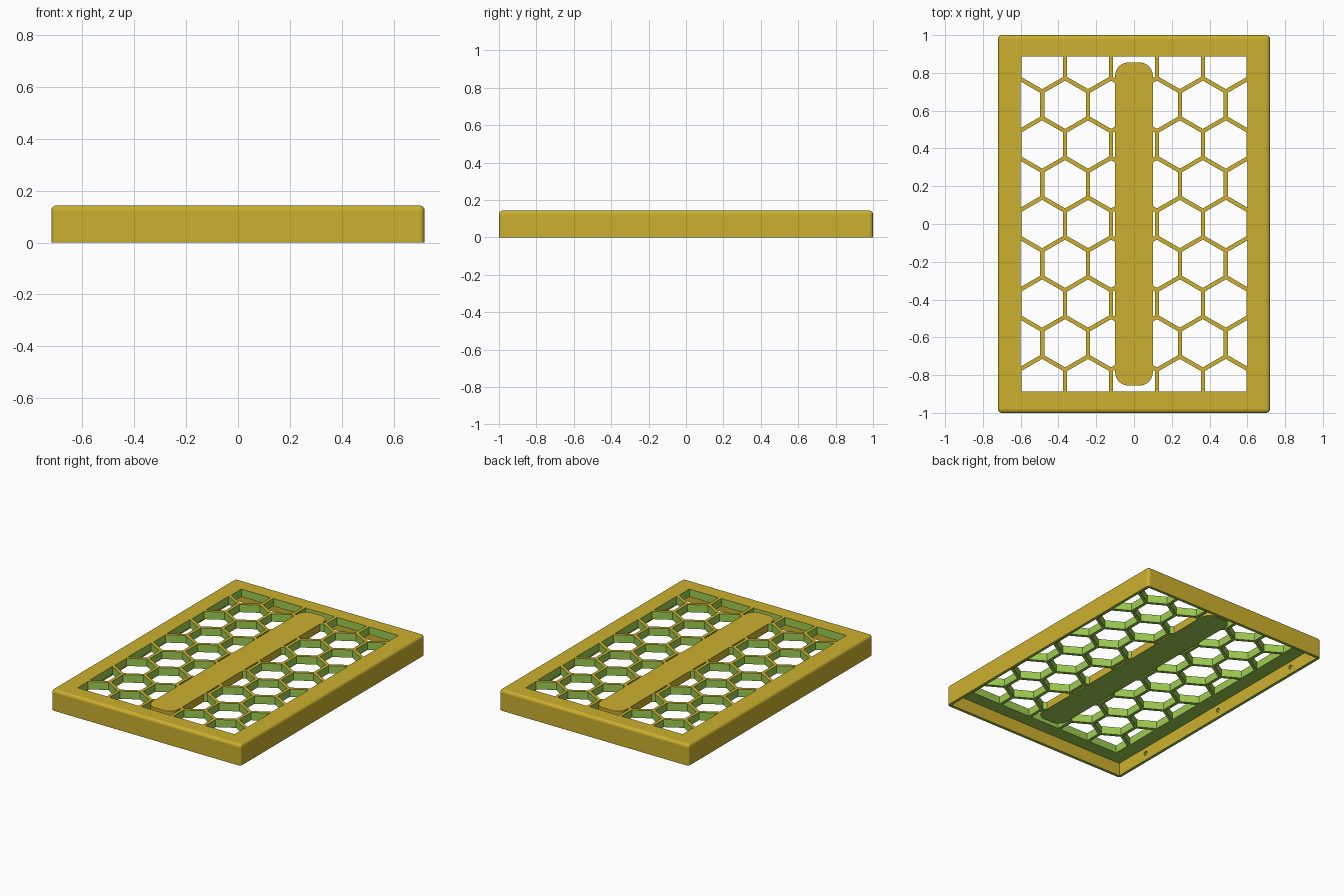
import bpy, bmesh, math
from mathutils import Matrix, Vector

W, L, H = 1.44, 2.0, 0.143        # outer size
WALL, PLATE = 0.02, 0.053         # skirt and top plate thickness
OPEN_X, OPEN_Y = 0.6, 0.888       # half size of the grille opening
PITCH, RIB = 0.243, 0.022         # hexagon spacing and rib width
BAR_X, BAR_Y, BAR_R = 0.1, 0.855, 0.07

cube = bpy.data.objects.get("Cube")
if cube:
    bpy.data.objects.remove(cube, do_unlink=True)


def material(name, rgb):
    col = [((c / 255 + 0.055) / 1.055) ** 2.4 for c in rgb] + [1]
    m = bpy.data.materials.new(name)
    m.use_nodes = True
    m.diffuse_color = col
    m.node_tree.nodes["Principled BSDF"].inputs["Base Color"].default_value = col
    return m


def add_object(name, bm):
    bmesh.ops.recalc_face_normals(bm, faces=bm.faces)
    me = bpy.data.meshes.new(name)
    bm.to_mesh(me)
    bm.free()
    ob = bpy.data.objects.new(name, me)
    bpy.context.collection.objects.link(ob)
    return ob


def box(bm, size, centre):
    m = Matrix.Translation(centre) @ Matrix.Diagonal((*size, 1))
    return bmesh.ops.create_cube(bm, size=1, matrix=m)


def extrude_up(bm, height):
    res = bmesh.ops.extrude_face_region(bm, geom=bm.faces[:])
    verts = [v for v in res["geom"] if isinstance(v, bmesh.types.BMVert)]
    bmesh.ops.translate(bm, verts=verts, vec=(0, 0, height))


def subtract(target, cutter):
    mod = target.modifiers.new("cut", "BOOLEAN")
    mod.operation, mod.solver, mod.object = "DIFFERENCE", "EXACT", cutter
    bpy.context.view_layer.update()
    dg = bpy.context.evaluated_depsgraph_get()
    me = bpy.data.meshes.new_from_object(target.evaluated_get(dg))
    target.modifiers.clear()
    target.data = me
    bpy.data.objects.remove(cutter, do_unlink=True)


yellow = material("mustard yellow", (204, 176, 46))
green = material("leaf green", (157, 203, 81))

# Outer block, rounded on all edges but the bottom ones
bm = bmesh.new()
box(bm, (W, L, H), (0, 0, H / 2))
edges = [e for e in bm.edges if max(v.co.z for v in e.verts) > H / 2]
bmesh.ops.bevel(bm, geom=edges, offset=0.02, segments=4, profile=0.5, affect="EDGES")
lid = add_object("grille_lid", bm)

# Hollow underside
bm = bmesh.new()
depth = H - PLATE
box(bm, (W - 2 * WALL, L - 2 * WALL, depth + 0.1), (0, 0, (depth - 0.1) / 2))
subtract(lid, add_object("cavity_cutter", bm))

# Honeycomb holes, clipped to the opening
bm = bmesh.new()
row_step = PITCH * math.sqrt(3) / 2
radius = (PITCH - RIB) / math.sqrt(3)
for row in range(-5, 6):
    for col in range(-4, 5):
        cx, cy = (col + (row % 2) / 2) * PITCH, row * row_step
        ring = [bm.verts.new((cx + radius * math.sin(k * math.pi / 3),
                              cy + radius * math.cos(k * math.pi / 3), 0.03))
                for k in range(6)]
        bm.faces.new(ring)
for n, d in (((1, 0, 0), OPEN_X), ((-1, 0, 0), OPEN_X),
             ((0, 1, 0), OPEN_Y), ((0, -1, 0), OPEN_Y)):
    bmesh.ops.bisect_plane(bm, geom=bm.verts[:] + bm.edges[:] + bm.faces[:],
                           plane_co=Vector(n) * d, plane_no=n, clear_outer=True)
extrude_up(bm, 0.2)
holes = add_object("honeycomb_cutter", bm)

# Rounded centre bar is kept solid by removing it from the honeycomb cutter
bm = bmesh.new()
ring = []
for quarter, (sx, sy) in enumerate(((1, 1), (-1, 1), (-1, -1), (1, -1))):
    for k in range(9):
        a = (quarter + k / 8) * math.pi / 2
        ring.append(bm.verts.new((sx * (BAR_X - BAR_R) + BAR_R * math.cos(a),
                                  sy * (BAR_Y - BAR_R) + BAR_R * math.sin(a), 0)))
bm.faces.new(ring)
extrude_up(bm, 0.3)
subtract(holes, add_object("centre_bar_keepout", bm))
subtract(lid, holes)

# Small round dimples inside the long walls
bm = bmesh.new()
for side in (-1, 1):
    for y in (-0.72, 0, 0.72):
        m = Matrix.Translation((side * (W / 2 - WALL), y, 0.05)) @ Matrix.Rotation(math.pi / 2, 4, "Y")
        bmesh.ops.create_cone(bm, cap_ends=True, segments=16, radius1=0.015,
                              radius2=0.015, depth=0.02, matrix=m)
subtract(lid, add_object("dimple_cutter", bm))

# Cut surfaces are green, everything else yellow
me = lid.data
me.materials.clear()
me.materials.append(yellow)
me.materials.append(green)
for p in me.polygons:
    x, y, z = abs(p.center.x), abs(p.center.y), p.center.z
    upright = abs(p.normal.z) < 0.5
    in_opening = x < OPEN_X + 0.005 and y < OPEN_Y + 0.005 and z > depth
    bar_side = x < BAR_X + 0.0005 and y < BAR_Y + 0.001
    dimple = W / 2 - WALL + 0.002 < x < W / 2 - 0.005 and y < 0.8 and z < depth
    is_green = p.normal.z < -0.5 or (upright and (dimple or (in_opening and not bar_side)))
    p.material_index = int(is_green)
    p.use_smooth = False
